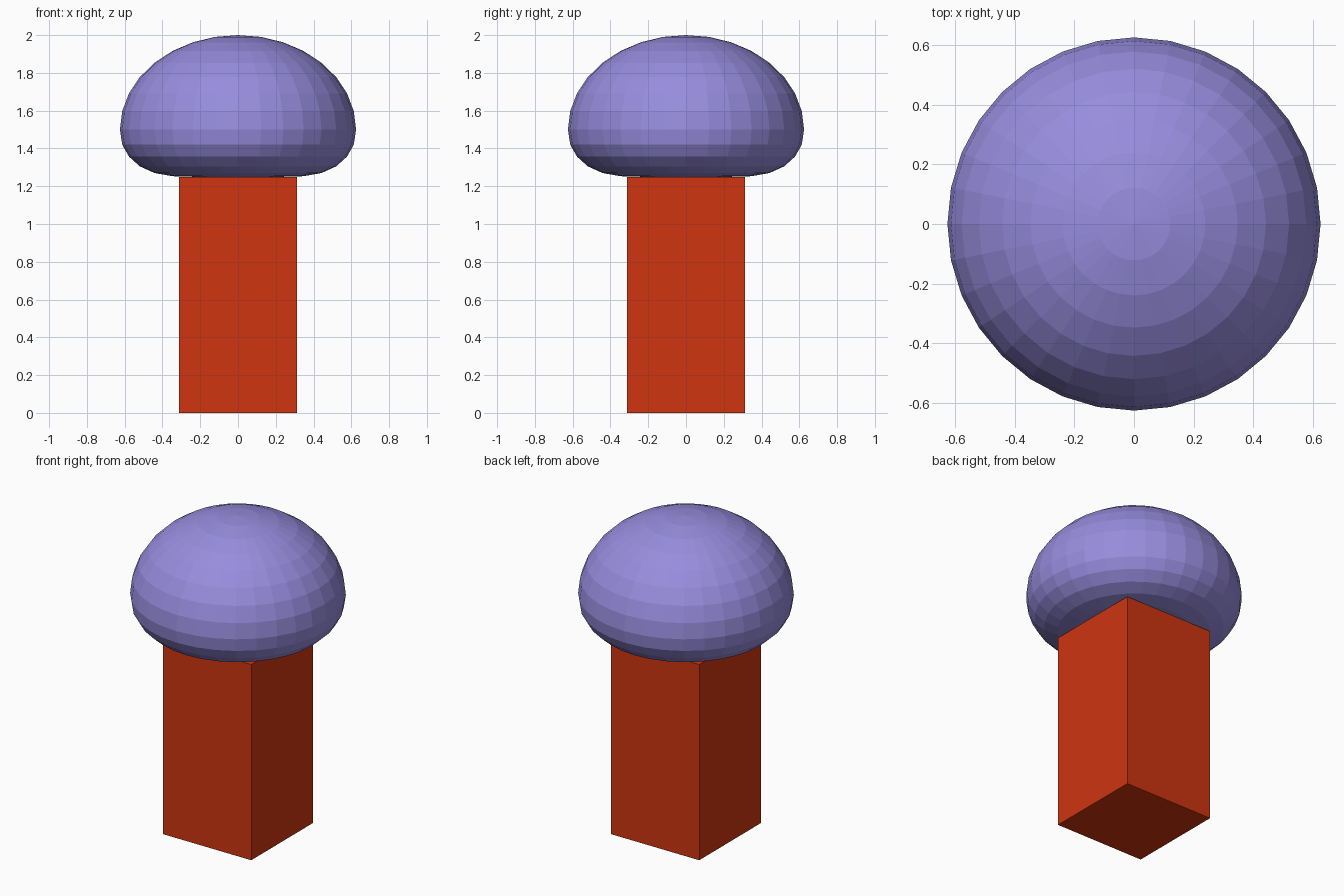
import bpy, bmesh, math

if "Cube" in bpy.data.objects:
    bpy.data.objects.remove(bpy.data.objects["Cube"])


def material(name, rgb):
    m = bpy.data.materials.new(name)
    m.diffuse_color = (*rgb, 1.0)
    m.use_nodes = True
    m.node_tree.nodes["Principled BSDF"].inputs["Base Color"].default_value = m.diffuse_color
    return m


def finish(bm, name, mat):
    bmesh.ops.recalc_face_normals(bm, faces=bm.faces[:])
    mesh = bpy.data.meshes.new(name)
    bm.to_mesh(mesh)
    bm.free()
    mesh.materials.append(mat)
    obj = bpy.data.objects.new(name, mesh)
    bpy.context.collection.objects.link(obj)
    return obj


# Stem: square post
HALF, STEM_TOP = 0.3125, 1.25
bm = bmesh.new()
bmesh.ops.create_cube(bm, size=1.0)
for v in bm.verts:
    v.co.x *= 2 * HALF
    v.co.y *= 2 * HALF
    v.co.z = (v.co.z + 0.5) * STEM_TOP
finish(bm, "stem", material("orange red", (0.62, 0.035, 0.005)))

# Cap: low-poly sphere, domed above its widest ring and flattened below
RADIUS, DOME, CENTRE = 0.625, 0.5, 1.5
UNDERSIDE = [0.0, 0.08, 0.143, 0.195, 0.23, 0.247, 0.25, 0.25, 0.25]
bm = bmesh.new()
bmesh.ops.create_uvsphere(bm, u_segments=32, v_segments=16, radius=1.0)
for v in bm.verts:
    z = max(-1.0, min(1.0, v.co.z))
    if z >= -1e-4:
        v.co.z = CENTRE + DOME * z
    else:
        ring = round(math.degrees(math.asin(-z)) / 11.25)
        v.co.z = CENTRE - UNDERSIDE[ring]
    v.co.x *= RADIUS
    v.co.y *= RADIUS
finish(bm, "cap", material("soft purple", (0.31, 0.265, 0.73)))
